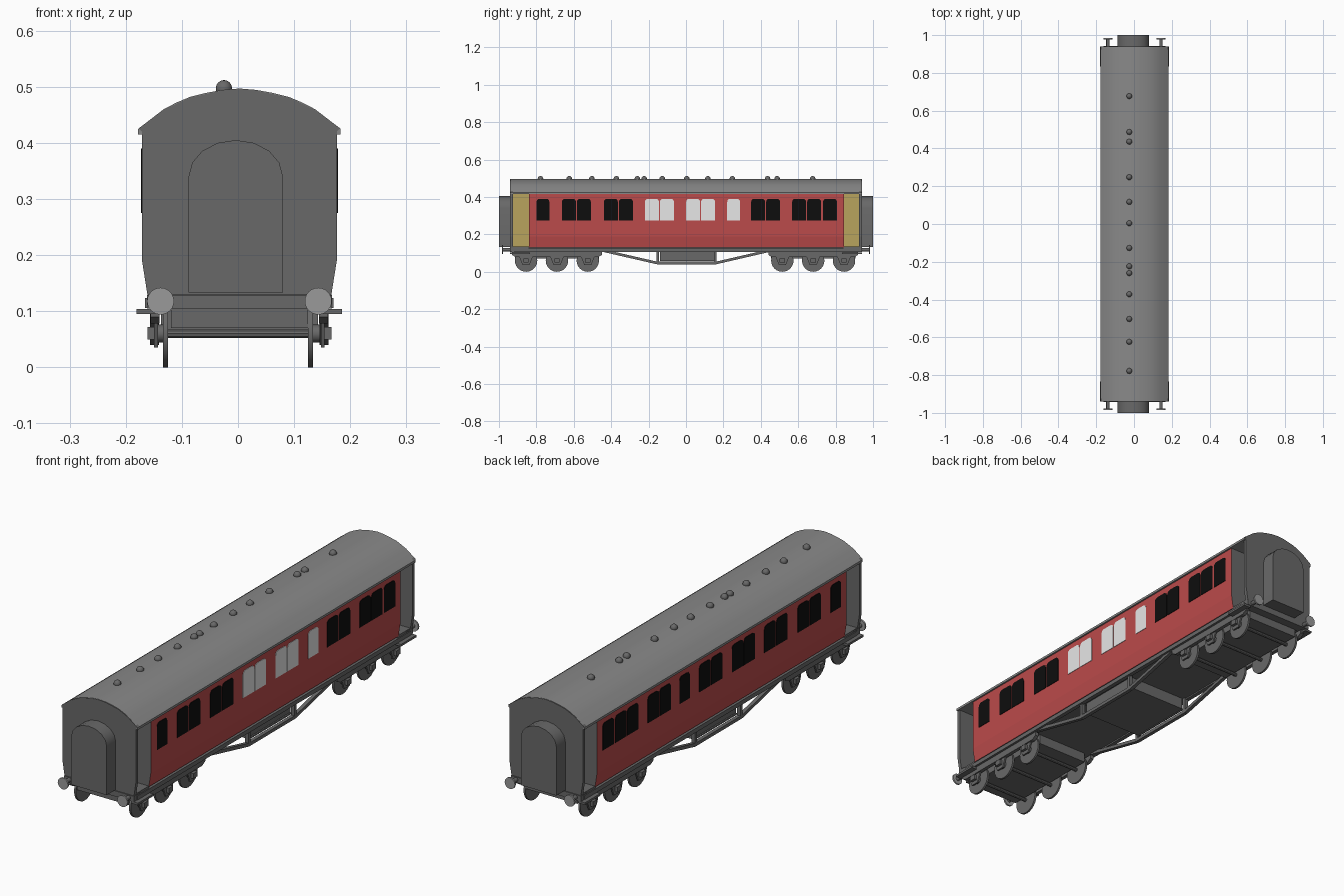
import bpy, bmesh, math
from mathutils import Vector

if "Cube" in bpy.data.objects:
    bpy.data.objects.remove(bpy.data.objects["Cube"])

XC = 0.0025  # body centre line


def mat(name, c):
    m = bpy.data.materials.new(name)
    m.diffuse_color = (*c, 1)
    m.use_nodes = True
    m.node_tree.nodes["Principled BSDF"].inputs["Base Color"].default_value = m.diffuse_color
    return m


DARK = mat("dark_grey", (0.14, 0.14, 0.14))
ROOF = mat("roof_grey", (0.25, 0.25, 0.25))
LIGHT = mat("buffer_grey", (0.32, 0.32, 0.32))
RED = mat("maroon_red", (0.5, 0.07, 0.07))
TAN = mat("tan", (0.48, 0.37, 0.11))
BLACK = mat("black_glass", (0.004, 0.004, 0.004))
WHITE = mat("white_glass", (0.8, 0.8, 0.8))


def finish(bm, name, mats, smooth=False):
    bmesh.ops.recalc_face_normals(bm, faces=bm.faces)
    me = bpy.data.meshes.new(name)
    bm.to_mesh(me)
    bm.free()
    ob = bpy.data.objects.new(name, me)
    bpy.context.collection.objects.link(ob)
    for m in mats:
        me.materials.append(m)
    if smooth:
        bpy.ops.object.select_all(action='DESELECT')
        ob.select_set(True)
        bpy.context.view_layer.objects.active = ob
        bpy.ops.object.shade_smooth_by_angle(angle=math.radians(35))
    return ob


def prism(name, pts, a, b, axis, m, smooth=False):
    """Extrude a profile from a to b. axis Y: points are (x, z); axis X: points are (y, z)."""
    bm = bmesh.new()
    vs = [bm.verts.new((p, a, q) if axis == 'Y' else (a, p, q)) for p, q in pts]
    f = bm.faces.new(vs)
    r = bmesh.ops.extrude_face_region(bm, geom=[f])
    d = Vector((0, b - a, 0)) if axis == 'Y' else Vector((b - a, 0, 0))
    bmesh.ops.translate(bm, vec=d, verts=[v for v in r["geom"] if isinstance(v, bmesh.types.BMVert)])
    return finish(bm, name, [m], smooth)


def box(name, x0, x1, y0, y1, z0, z1, m):
    return prism(name, [(x0, z0), (x1, z0), (x1, z1), (x0, z1)], y0, y1, 'Y', m)


def circle(cx, cz, r, n):
    return [(cx + r * math.cos(2 * math.pi * i / n), cz + r * math.sin(2 * math.pi * i / n)) for i in range(n)]


def mirrored(half):
    """Half profile (offset, z) to a full closed profile around the centre line."""
    return [(XC + x, z) for x, z in half] + [(XC - x, z) for x, z in reversed(half) if x > 0]


# Passenger body: maroon sides, grey partitions and floor
side = mirrored([(0.164, 0.13), (0.1735, 0.19), (0.1735, 0.42)])
body = prism("body", side, -0.84, 0.845, 'Y', RED)
body.data.materials.append(DARK)
for p in body.data.polygons:
    if abs(p.normal.x) < 0.5:
        p.material_index = 1

# Roof
roof = mirrored([(0.1805, 0.415), (0.1805, 0.425), (0.135, 0.46), (0.112, 0.472), (0.088, 0.482),
                 (0.06, 0.489), (0.03, 0.4945), (0, 0.497)])
prism("roof", roof, -0.938, 0.938, 'Y', ROOF, True)

# Roof ventilators
for y in (-.778, -.624, -.503, -.372, -.26, -.224, -.127, .004, .117, .248, .436, .487, .677):
    bm = bmesh.new()
    bmesh.ops.create_uvsphere(bm, u_segments=14, v_segments=8, radius=0.015)
    bmesh.ops.translate(bm, vec=(-0.025, y, 0.497), verts=bm.verts)
    finish(bm, "roof_vent", [DARK], True)

# Vestibule ends
gang = [(-0.088, 0.133), (0.08, 0.133)] + [
    (-0.004 + 0.084 * math.cos(t), 0.34 + 0.065 * math.sin(t)) for t in [math.pi * i / 8 for i in range(9)]]
end_wall = mirrored([(0.164, 0.13), (0.1735, 0.19), (0.1735, 0.42), (0.1795, 0.426), (0.135, 0.459),
                     (0.088, 0.481), (0.03, 0.4935), (0, 0.496)])
for s in (-1, 1):
    prism("end_wall", end_wall, s * 0.925, s * 0.94, 'Y', DARK)
    prism("gangway", gang, s * 0.935, s * 1.0, 'Y', DARK, True)
    box("vestibule_floor", XC - 0.164, XC + 0.164, s * 0.84, s * 0.93, 0.122, 0.134, DARK)
    box("vestibule_panel", XC - 0.004, XC + 0.004, s * 0.84, s * 0.93, 0.134, 0.42, TAN)
    box("buffer_beam", XC - 0.165, XC + 0.165, s * 0.90, s * 0.942, 0.105, 0.129, DARK)


# Windows: thin plates with rounded top corners
def window(y, w, sx, m):
    z0, z1, r = 0.275, 0.39, 0.016
    h = w / 2
    pts = [(y - h, z0), (y + h, z0)]
    for cy, t0 in ((y + h - r, 0), (y - h + r, math.pi / 2)):
        pts += [(cy + r * math.cos(t0 + k * math.pi / 6), z1 - r + r * math.sin(t0 + k * math.pi / 6))
                for k in range(4)]
    x = XC + sx * 0.1725
    prism("window", pts, x, x + sx * 0.003, 'X', m)


for y in (-.765, -.626, -.546, -.402, -.321, -.182, -.102, .038, .118, .255, .386, .466, .605, .685, .77):
    w = 0.069 if y in (-.765, .255) else 0.075
    window(y, w, 1, WHITE if -.2 < y < .3 else BLACK)
    window(y, w, -1, BLACK)

# Underframe
box("floor", XC - 0.15, XC + 0.15, -0.92, 0.92, 0.112, 0.131, DARK)
box("battery_box", XC - 0.14, XC + 0.14, -0.14, 0.15, 0.062, 0.115, DARK)


def bar(name, p, q, t, x0, x1):
    """Straight bar between two (y, z) points."""
    p, q = Vector(p), Vector(q)
    d = (q - p).normalized()
    n = Vector((-d.y, d.x)) * t / 2
    prism(name, [p - n, q - n, q + n, p + n], x0, x1, 'X', DARK)


for s in (-1, 1):
    def X(a):
        return XC + s * a
    # Solebar and truss
    box("solebar", X(0.15), X(0.168), -0.92, 0.92, 0.106, 0.124, DARK)
    path = [(-0.45, 0.115), (-0.155, 0.047), (0.16, 0.047), (0.455, 0.115)]
    for p, q in zip(path, path[1:]):
        bar("truss", p, q, 0.014, X(0.143), X(0.159))
    for y in (-0.152, 0.157):
        bar("truss_post", (y, 0.042), (y, 0.115), 0.014, X(0.143), X(0.159))
    bar("truss_rail", (-0.14, 0.062), (0.15, 0.062), 0.006, X(0.14), X(0.146))
    for e in (-1, 1):
        # Footsteps and buffers
        box("footstep", X(0.15), X(0.183), e * 0.835, e * 0.94, 0.095, 0.104, DARK)
        bx = XC + s * 0.1405
        prism("buffer_shank", circle(bx, 0.118, 0.009, 12), e * 0.935, e * 0.98, 'Y', DARK, True)
        prism("buffer_head", circle(bx, 0.118, 0.024, 24), e * 0.978, e * 0.985, 'Y', LIGHT, True)

# Bogies with three axles each
for c in (-0.69, 0.68):
    box("bogie_deck", XC - 0.122, XC + 0.122, c - 0.225, c + 0.225, 0.07, 0.115, DARK)
    for s in (-1, 1):
        frame = [(c - 0.22, 0.078), (c + 0.22, 0.078), (c + 0.24, 0.09), (c + 0.24, 0.106),
                 (c - 0.24, 0.106), (c - 0.24, 0.09)]
        prism("bogie_frame", frame, XC + s * 0.142, XC + s * 0.158, 'X', DARK)
        for y in (c - 0.165, c, c + 0.165):
            prism("wheel", circle(y, 0.06, 0.06, 24), s * 0.125, s * 0.134, 'X', DARK, True)
            prism("wheel_hub", circle(y, 0.06, 0.016, 12), s * 0.134, s * 0.146, 'X', DARK, True)
            guard = [(y - 0.018, 0.035), (y + 0.018, 0.035), (y + 0.036, 0.08), (y - 0.036, 0.08)]
            prism("axle_guard", guard, XC + s * 0.145, XC + s * 0.152, 'X', DARK)
            box("axle_box", XC + s * 0.15, XC + s * 0.164, y - 0.014, y + 0.014, 0.05, 0.072, DARK)
    for y in (c - 0.165, c, c + 0.165):
        prism("axle", circle(y, 0.06, 0.008, 10), -0.126, 0.126, 'X', DARK, True)
